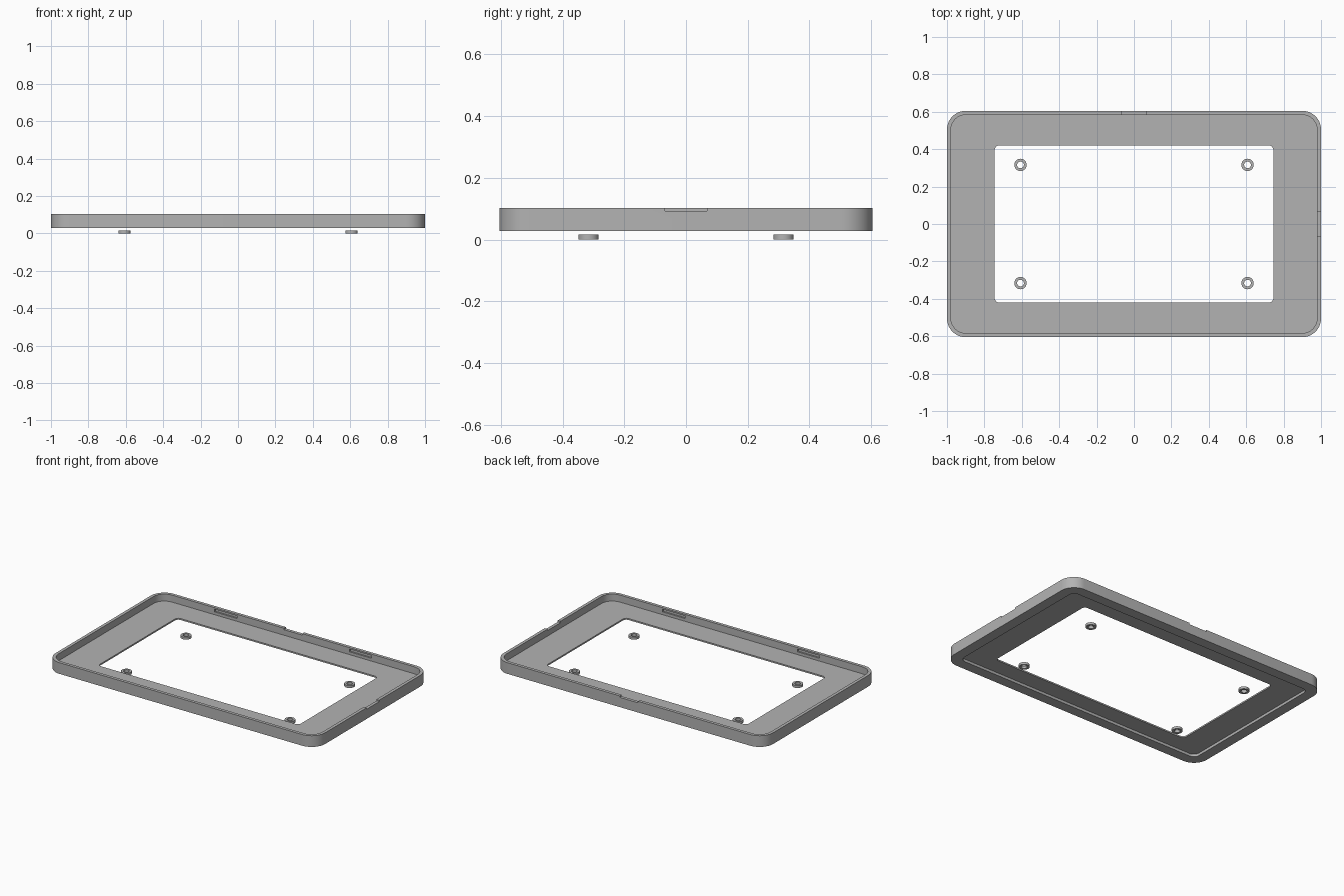
import bpy
import bmesh
import math

if "Cube" in bpy.data.objects:
    bpy.data.objects.remove(bpy.data.objects["Cube"], do_unlink=True)

# Main dimensions
HALF_X, HALF_Y = 1.0, 0.605
BASE, TOP = 0.028, 0.103
WALL = 0.021
CORNER_STEPS = 10

grey = bpy.data.materials.new("plain grey")
grey.use_nodes = True
colour = (0.45, 0.45, 0.45, 1)
grey.diffuse_color = colour
grey.node_tree.nodes["Principled BSDF"].inputs["Base Color"].default_value = colour


def rounded_loop(bm, hx, hy, radius, z):
    """Vertices of a rounded rectangle centred on the origin."""
    verts = []
    for quarter, (sx, sy) in enumerate([(1, 1), (-1, 1), (-1, -1), (1, -1)]):
        for step in range(CORNER_STEPS + 1):
            a = (quarter + step / CORNER_STEPS) * math.pi / 2
            verts.append(bm.verts.new((sx * (hx - radius) + radius * math.cos(a),
                                       sy * (hy - radius) + radius * math.sin(a), z)))
    return verts


def circle_loop(bm, radius, z, sides=32):
    return [bm.verts.new((radius * math.cos(2 * math.pi * i / sides),
                          radius * math.sin(2 * math.pi * i / sides), z))
            for i in range(sides)]


def finish(name, bm):
    bmesh.ops.recalc_face_normals(bm, faces=bm.faces)
    mesh = bpy.data.meshes.new(name)
    bm.to_mesh(mesh)
    bm.free()
    mesh.materials.append(grey)
    obj = bpy.data.objects.new(name, mesh)
    bpy.context.collection.objects.link(obj)
    return obj


def close_section(bm, loops):
    """Skin a closed cross-section running around a ring of loops."""
    for a, b in zip(loops, loops[1:] + loops[:1]):
        for i in range(len(a)):
            j = (i + 1) % len(a)
            bm.faces.new((a[i], a[j], b[j], b[i]))


def smooth(obj):
    bpy.ops.object.select_all(action="DESELECT")
    obj.select_set(True)
    bpy.context.view_layer.objects.active = obj
    bpy.ops.object.shade_smooth_by_angle(angle=math.radians(30))


# Tray frame: raised rim, thin floor with a window, shallow recess underneath
bm = bmesh.new()
section = [  # inset from the outer edge, corner radius, height
    (0, 0.1, BASE),
    (0, 0.1, TOP),
    (WALL, 0.08, TOP),
    (WALL, 0.08, 0.056),
    (None, 0.025, 0.056),
    (None, 0.025, 0.046),
    (0.07, 0.04, 0.046),
    (0.07, 0.04, BASE),
]
loops = []
for inset, radius, z in section:
    hx, hy = (0.745, 0.42) if inset is None else (HALF_X - inset, HALF_Y - inset)
    loops.append(rounded_loop(bm, hx, hy, radius, z))
close_section(bm, loops)
frame = finish("tray_frame", bm)


def cut_box(centre, size):
    """Cut a box-shaped pocket out of the frame."""
    cutter_bm = bmesh.new()
    bmesh.ops.create_cube(cutter_bm, size=1)
    for v in cutter_bm.verts:
        v.co = [c + s * p for c, s, p in zip(centre, size, v.co)]
    cutter = finish("pocket_cutter", cutter_bm)
    cutter.hide_render = True
    mod = frame.modifiers.new("pocket", "BOOLEAN")
    mod.operation = "DIFFERENCE"
    mod.solver = "EXACT"
    mod.object = cutter
    bpy.context.view_layer.objects.active = frame
    bpy.ops.object.modifier_apply(modifier=mod.name)
    bpy.data.objects.remove(cutter, do_unlink=True)


# Finger notches in the rim at the back and on the left side
cut_box((0, HALF_Y, TOP), (0.136, 0.1, 0.02))
cut_box((HALF_X, 0, TOP), (0.1, 0.136, 0.02))

# Latch slots on the inside of both long walls
for sx in (-1, 1):
    for sy in (-1, 1):
        cut_box((sx * 0.5, sy * (HALF_Y - WALL), 0.084), (0.165, 0.02, 0.018))
smooth(frame)

# Four spacer rings under the window
for side, sx in (("left", 1), ("right", -1)):
    for end, sy in (("front", -1), ("back", 1)):
        bm = bmesh.new()
        close_section(bm, [circle_loop(bm, r, z) for r, z in
                           ((0.033, 0), (0.033, 0.016), (0.018, 0.016), (0.018, 0))])
        ring = finish(f"spacer_ring_{end}_{side}", bm)
        ring.location = (sx * 0.607, sy * 0.316, 0)
        smooth(ring)
